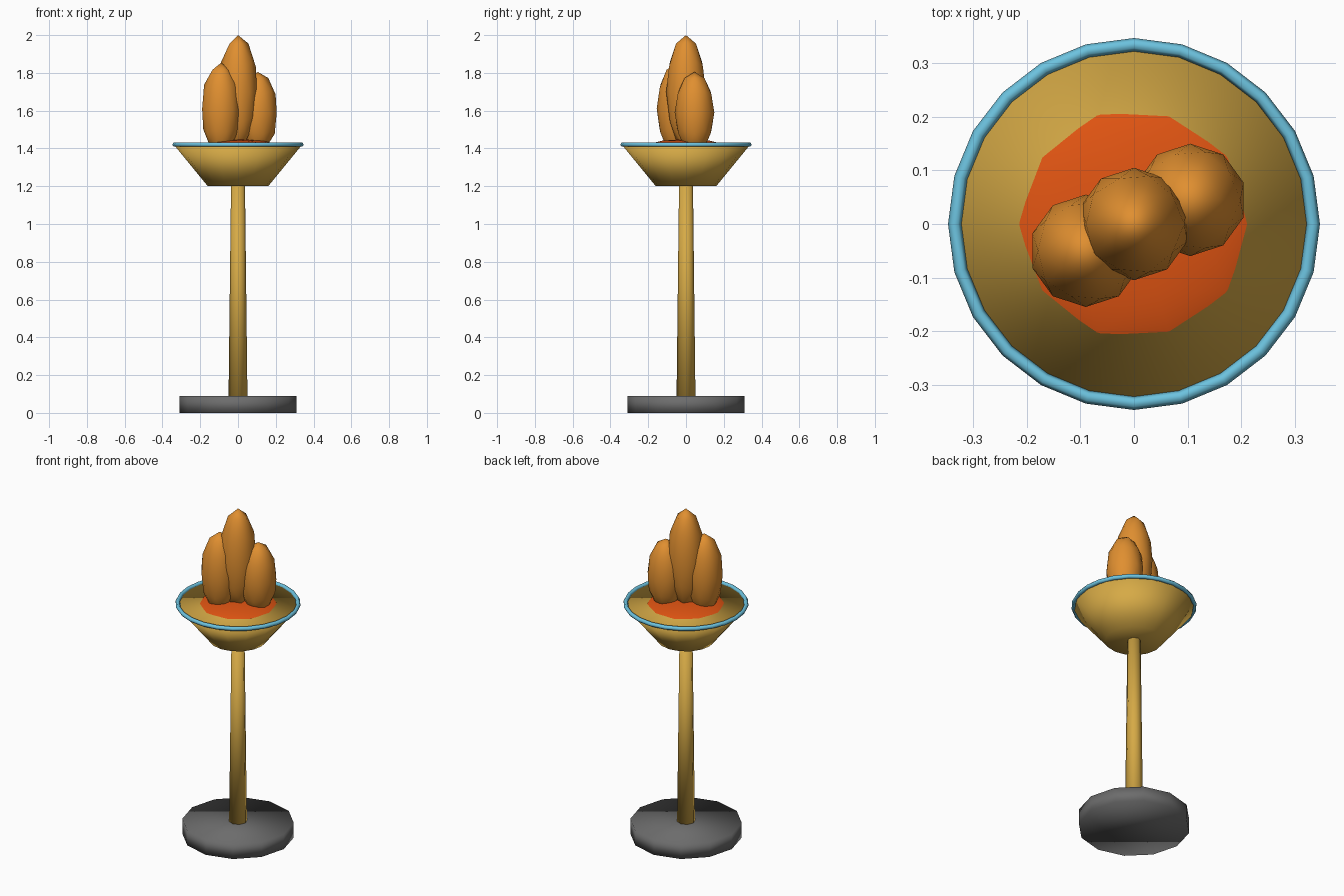
import bpy

if "Cube" in bpy.data.objects:
    bpy.data.objects.remove(bpy.data.objects["Cube"])


def material(name, rgb):
    # sRGB 0-255 to linear
    lin = [((c / 255 + 0.055) / 1.055) ** 2.4 if c > 10 else c / 255 / 12.92 for c in rgb]
    m = bpy.data.materials.new(name)
    m.diffuse_color = (*lin, 1)
    m.use_nodes = True
    m.node_tree.nodes["Principled BSDF"].inputs["Base Color"].default_value = m.diffuse_color
    return m


gold = material("gold", (214, 170, 70))
grey = material("dark_grey", (108, 108, 108))
blue = material("light_blue", (108, 194, 222))
ember = material("ember_red", (224, 84, 18))
flame = material("flame_orange", (224, 143, 48))


def finish(name, mat):
    ob = bpy.context.object
    ob.name = name
    ob.data.materials.append(mat)
    bpy.ops.object.shade_smooth()
    return ob


def frustum(name, mat, sides, r1, r2, z1, z2):
    bpy.ops.mesh.primitive_cone_add(vertices=sides, radius1=r1, radius2=r2,
                                    depth=z2 - z1, location=(0, 0, (z1 + z2) / 2))
    return finish(name, mat)


def blob(name, mat, x, y, z, r, h):
    bpy.ops.mesh.primitive_ico_sphere_add(subdivisions=2, radius=1, location=(x, y, z))
    bpy.context.object.scale = (r, r, h)
    return finish(name, mat)


# Stand, pole and closed bowl
frustum("base", grey, 12, 0.31, 0.31, 0, 0.09)
frustum("pole", gold, 8, 0.05, 0.037, 0.09, 1.2)
frustum("bowl", gold, 16, 0.16, 0.34, 1.2, 1.42)

# Bowl rim
bpy.ops.mesh.primitive_torus_add(major_segments=24, minor_segments=6, major_radius=0.335,
                                 minor_radius=0.0125, location=(0, 0, 1.42))
finish("rim", blue)

# Ember mound and three flames
blob("embers", ember, 0, 0, 1.39, 0.25, 0.06)
blob("flame_centre", flame, 0, 0, 1.70, 0.105, 0.30)
blob("flame_left", flame, -0.09, -0.05, 1.61, 0.105, 0.243)
blob("flame_right", flame, 0.105, 0.045, 1.59, 0.105, 0.215)
